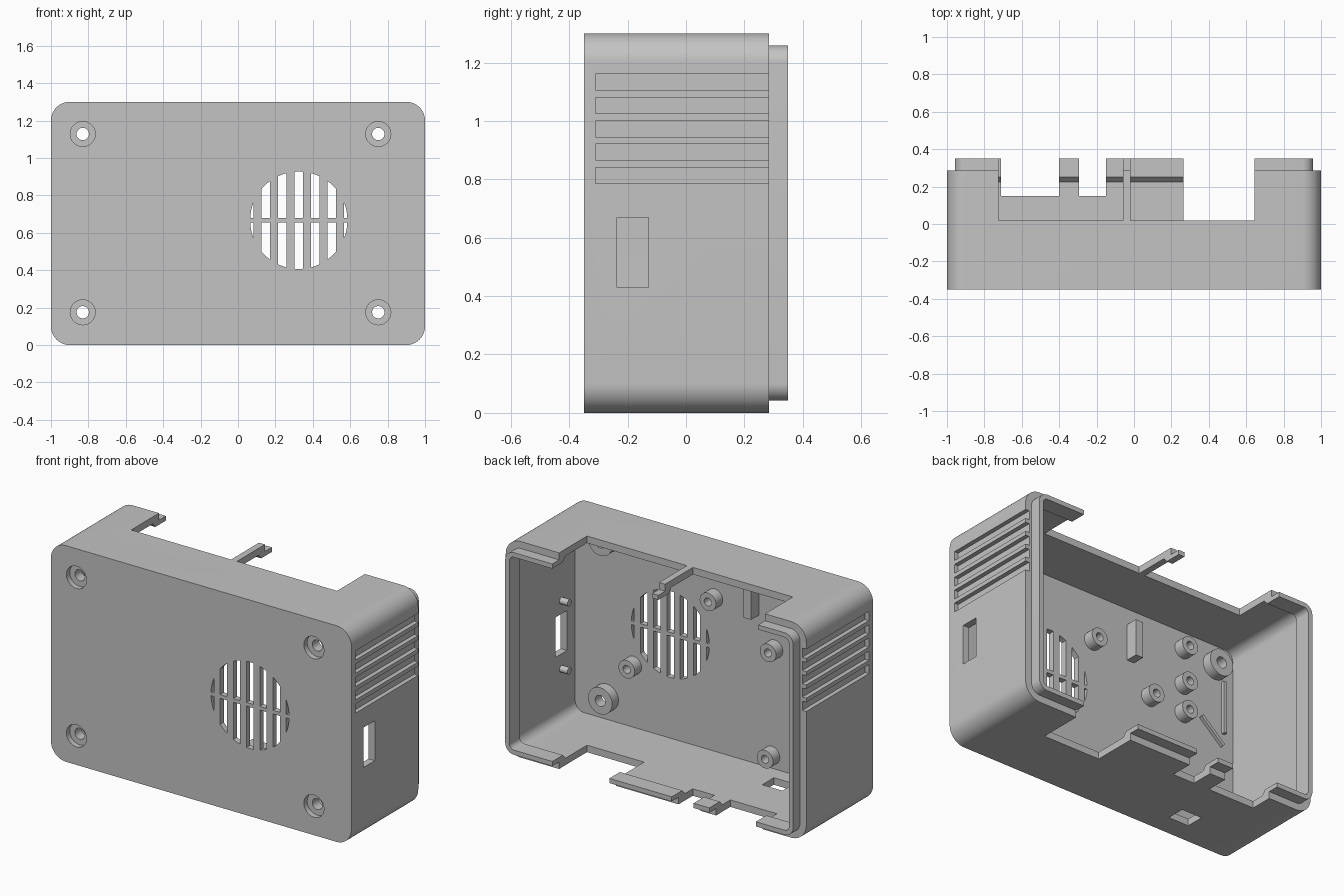
import bpy, bmesh, math
from mathutils import Vector

cube = bpy.data.objects.get("Cube")
if cube:
    bpy.data.objects.remove(cube, do_unlink=True)

WIDTH, HEIGHT, RADIUS = 2.0, 1.3, 0.1
FRONT, RIM, LIP, FLOOR = -0.35, 0.285, 0.35, -0.315
WALL = 0.042

plastic = bpy.data.materials.new("grey plastic")
plastic.use_nodes = True
colour = (0.55, 0.55, 0.55, 1)
plastic.diffuse_color = colour
plastic.node_tree.nodes["Principled BSDF"].inputs["Base Color"].default_value = colour


def finish(bm, name):
    """Turn a bmesh into a shaded object."""
    bmesh.ops.recalc_face_normals(bm, faces=bm.faces)
    mesh = bpy.data.meshes.new(name)
    bm.to_mesh(mesh)
    bm.free()
    mesh.materials.append(plastic)
    obj = bpy.data.objects.new(name, mesh)
    bpy.context.collection.objects.link(obj)
    return obj


def shade(obj):
    bpy.ops.object.select_all(action="DESELECT")
    obj.select_set(True)
    bpy.context.view_layer.objects.active = obj
    bpy.ops.object.shade_smooth_by_angle(angle=math.radians(30))


def loft(bm, rings, capped=True):
    """Join rings of points; close with end caps or back onto the first ring."""
    loops = [[bm.verts.new(p) for p in ring] for ring in rings]
    pairs = list(zip(loops, loops[1:]))
    if capped:
        bm.faces.new(loops[0])
        bm.faces.new(loops[-1])
    else:
        pairs.append((loops[-1], loops[0]))
    for a, b in pairs:
        for i in range(len(a)):
            j = (i + 1) % len(a)
            bm.faces.new((a[i], a[j], b[j], b[i]))


def prism(bm, outline, y0, y1):
    """Extrude an x-z outline along y."""
    loft(bm, [[(x, y, z) for x, z in outline] for y in (y0, y1)])


def box(bm, x0, x1, y0, y1, z0, z1):
    prism(bm, [(x0, z0), (x1, z0), (x1, z1), (x0, z1)], y0, y1)


def circle(x, z, r, n=32):
    return [(x + r * math.cos(2 * math.pi * i / n),
             z + r * math.sin(2 * math.pi * i / n)) for i in range(n)]


def rounded_ring(offset, y, steps=12):
    """Rounded rectangle inset by offset."""
    r = RADIUS - offset
    cx, cz = WIDTH / 2 - RADIUS, HEIGHT / 2 - RADIUS
    ring = []
    for k, (sx, sz) in enumerate([(1, 1), (-1, 1), (-1, -1), (1, -1)]):
        for i in range(steps + 1):
            a = math.pi / 2 * (k + i / steps)
            ring.append((sx * cx + r * math.cos(a), y,
                         HEIGHT / 2 + sz * cz + r * math.sin(a)))
    return ring


def tube(name, x, z, outer, inner, tip):
    """Hollow boss standing on the inside of the front panel."""
    bm = bmesh.new()
    base = FLOOR - 0.003
    rings = [[(px, y, pz) for px, pz in circle(x, z, r)]
             for r, y in [(outer, base), (outer, tip), (inner, tip), (inner, base)]]
    loft(bm, rings, capped=False)
    shade(finish(bm, name))


# Shell: outside wall, stepped lip, chamfered inner rim, inside wall
bm = bmesh.new()
inner_lip = 0.07
loft(bm, [rounded_ring(o, y) for o, y in [
    (0, FRONT), (0, RIM), (WALL, RIM), (WALL, LIP), (inner_lip, LIP),
    (inner_lip, 0.25), (WALL, 0.225), (WALL, FLOOR)]])
shell = finish(bm, "case_shell")

cut = bmesh.new()

# Side vent grooves
for side in (-1, 1):
    x0, x1 = sorted((side * 0.974, side * 1.1))
    for i in range(5):
        z = 0.786 + i * 0.0798
        box(cut, x0, x1, -0.31, 0.31, z, z + 0.055)

# Side window and floor slot
box(cut, 0.9, 1.1, -0.237, -0.128, 0.43, 0.67)
box(cut, -0.565, -0.43, -0.22, -0.11, -0.1, 0.1)

# Rim notches in the top and bottom walls
for x0, x1 in [(-0.725, -0.06), (-0.02, 0.645)]:
    box(cut, x0, x1, 0.02, 0.5, 1.2, 1.4)
for x0, x1, depth in [(-0.71, -0.4, 0.15), (-0.295, -0.15, 0.15), (0.265, 0.645, 0.02)]:
    box(cut, x0, x1, depth, 0.5, -0.1, 0.1)

# Screw recesses
screws = [(x, z) for x in (-0.83, 0.75) for z in (0.175, 1.128)]
for x, z in screws:
    prism(cut, circle(x, z, 0.067), -0.45, -0.25)

# Fan grille: vertical slots trimmed to a circle, split by a crossbar
fan_x, fan_z, fan_r, bar = 0.325, 0.667, 0.26, 0.011
limit = math.sqrt(fan_r ** 2 - bar ** 2) - 0.001
for k in range(-3, 4):
    a = max(k * 0.088 - 0.023, -limit)
    b = min(k * 0.088 + 0.023, limit)
    xs = [a + (b - a) * i / 6 for i in range(7)]
    for s in (-1, 1):
        arc = [(fan_x + x, fan_z + s * math.sqrt(fan_r ** 2 - x * x)) for x in xs]
        prism(cut, [(fan_x + b, fan_z + s * bar), (fan_x + a, fan_z + s * bar)] + arc,
              -0.45, -0.25)

cutter = finish(cut, "cutter")
cutter.hide_render = True
mod = shell.modifiers.new("openings", "BOOLEAN")
mod.operation, mod.solver, mod.object = "DIFFERENCE", "EXACT", cutter
bpy.context.view_layer.objects.active = shell
bpy.ops.object.modifier_apply(modifier=mod.name)
bpy.data.objects.remove(cutter, do_unlink=True)
shade(shell)

# Screw bosses
for x, z in screws:
    tube("screw_boss", x, z, 0.08, 0.033, -0.255)

# Circuit board standoffs
for x, z in [(0.03, 0.965), (0.57, 0.415), (-0.37, 0.765), (-0.35, 0.12),
             (-0.605, 1.148), (-0.605, 0.928), (-0.605, 0.752)]:
    tube("board_standoff", x, z, 0.054, 0.024, -0.25)

# Support block
bm = bmesh.new()
box(bm, -0.265, -0.215, FLOOR - 0.003, -0.24, 0.94, 1.16)
finish(bm, "support_block")

# Thin ribs near the side wall
bm = bmesh.new()
for start, end in [((-0.89, 1.05), (-0.89, 0.73)), ((-0.73, 0.78), (-0.88, 0.65))]:
    p, q = Vector(start), Vector(end)
    n = (q - p).orthogonal().normalized() * 0.01
    prism(bm, [p + n, q + n, q - n, p - n], FLOOR - 0.003, -0.295)
finish(bm, "floor_ribs")

# Locating pegs beside the window
for z in (0.34, 0.75):
    bm = bmesh.new()
    loft(bm, [[(x, -0.185 + u, z + v) for u, v in circle(0, 0, 0.02, 20)]
              for x in (0.96, 0.905)])
    shade(finish(bm, "window_peg"))
